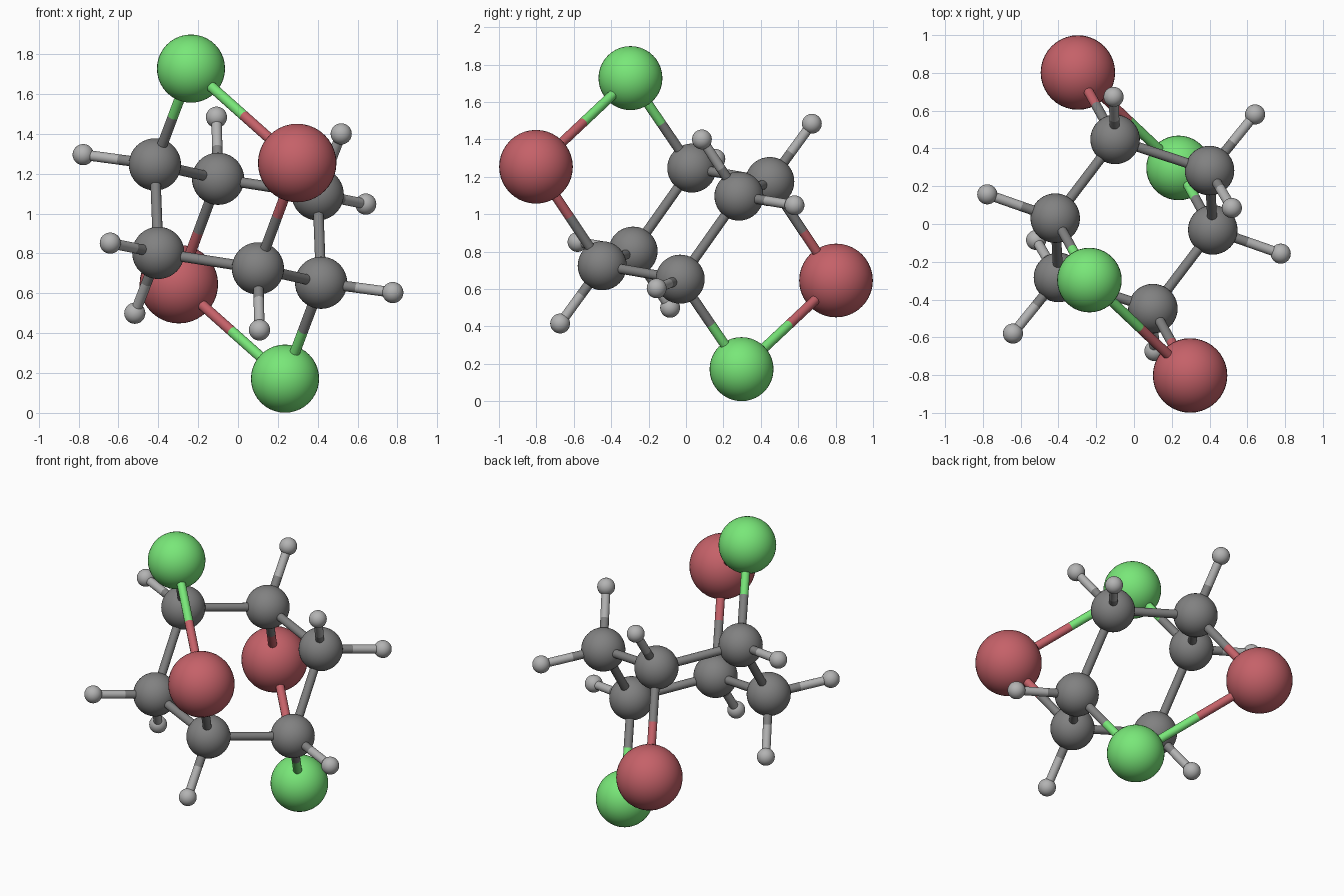
import bpy
from mathutils import Vector

if "Cube" in bpy.data.objects:
    bpy.data.objects.remove(bpy.data.objects["Cube"])

CENTRE = Vector((0, 0, 0.95))
BOND_R = 0.026

# element: (radius, colour)
ELEMENTS = {
    "carbon": (0.131, (0.22, 0.22, 0.22, 1)),
    "hydrogen": (0.053, (0.45, 0.45, 0.45, 1)),
    "chlorine": (0.171, (0.19, 0.80, 0.19, 1)),
    "bromine": (0.197, (0.56, 0.12, 0.14, 1)),
}

# half of the molecule, relative to the centre; the rest is its point inversion
ATOMS = {
    "br": ("bromine", (0.297, -0.802, 0.304)),
    "cl": ("chlorine", (-0.236, -0.297, 0.778)),
    "c1": ("carbon", (-0.417, 0.031, 0.297)),
    "c2": ("carbon", (0.100, -0.448, -0.225)),
    "c3": ("carbon", (-0.400, -0.283, -0.147)),
    "h1": ("hydrogen", (-0.777, 0.157, 0.346)),
    "h2": ("hydrogen", (0.108, -0.673, -0.534)),
    "h3": ("hydrogen", (-0.641, -0.580, -0.098)),
    "h4": ("hydrogen", (-0.518, -0.085, -0.450)),
}
# a leading "-" means the inverted partner atom
BONDS = ["c1 cl", "cl br", "br c2", "c2 c3", "c3 c1", "c2 -c1",
         "c1 h1", "c2 h2", "c3 h3", "c3 h4"]

materials = {}
for name, (_, colour) in ELEMENTS.items():
    materials[name] = bpy.data.materials.new(name + "_colour")
    materials[name].diffuse_color = colour


def finish(name, element):
    obj = bpy.context.object
    obj.name = name
    obj.data.materials.append(materials[element])
    bpy.ops.object.shade_smooth_by_angle()


def atom(key, side):
    element, pos = ATOMS[key]
    bpy.ops.mesh.primitive_uv_sphere_add(
        segments=40, ring_count=20, radius=ELEMENTS[element][0],
        location=CENTRE + side * Vector(pos))
    finish(f"{element}_atom", element)


def half_bond(start, end, element):
    axis = end - start
    bpy.ops.mesh.primitive_cylinder_add(
        vertices=24, radius=BOND_R, depth=axis.length,
        location=(start + end) / 2,
        rotation=axis.to_track_quat("Z", "Y").to_euler())
    finish(f"{element}_half_bond", element)


def lookup(key, side):
    element, pos = ATOMS[key.lstrip("-")]
    sign = -side if key.startswith("-") else side
    return element, CENTRE + sign * Vector(pos)


for side in (1, -1):
    # atoms
    for key in ATOMS:
        atom(key, side)
    # bonds, each half coloured like its atom
    for bond in BONDS:
        (e1, p1), (e2, p2) = [lookup(k, side) for k in bond.split()]
        mid = (p1 + p2) / 2
        half_bond(p1, mid, e1)
        half_bond(p2, mid, e2)

for m in bpy.data.materials:
    if m.users and not m.is_grease_pencil:
        m.use_nodes = True
        m.node_tree.nodes["Principled BSDF"].inputs["Base Color"].default_value = m.diffuse_color
